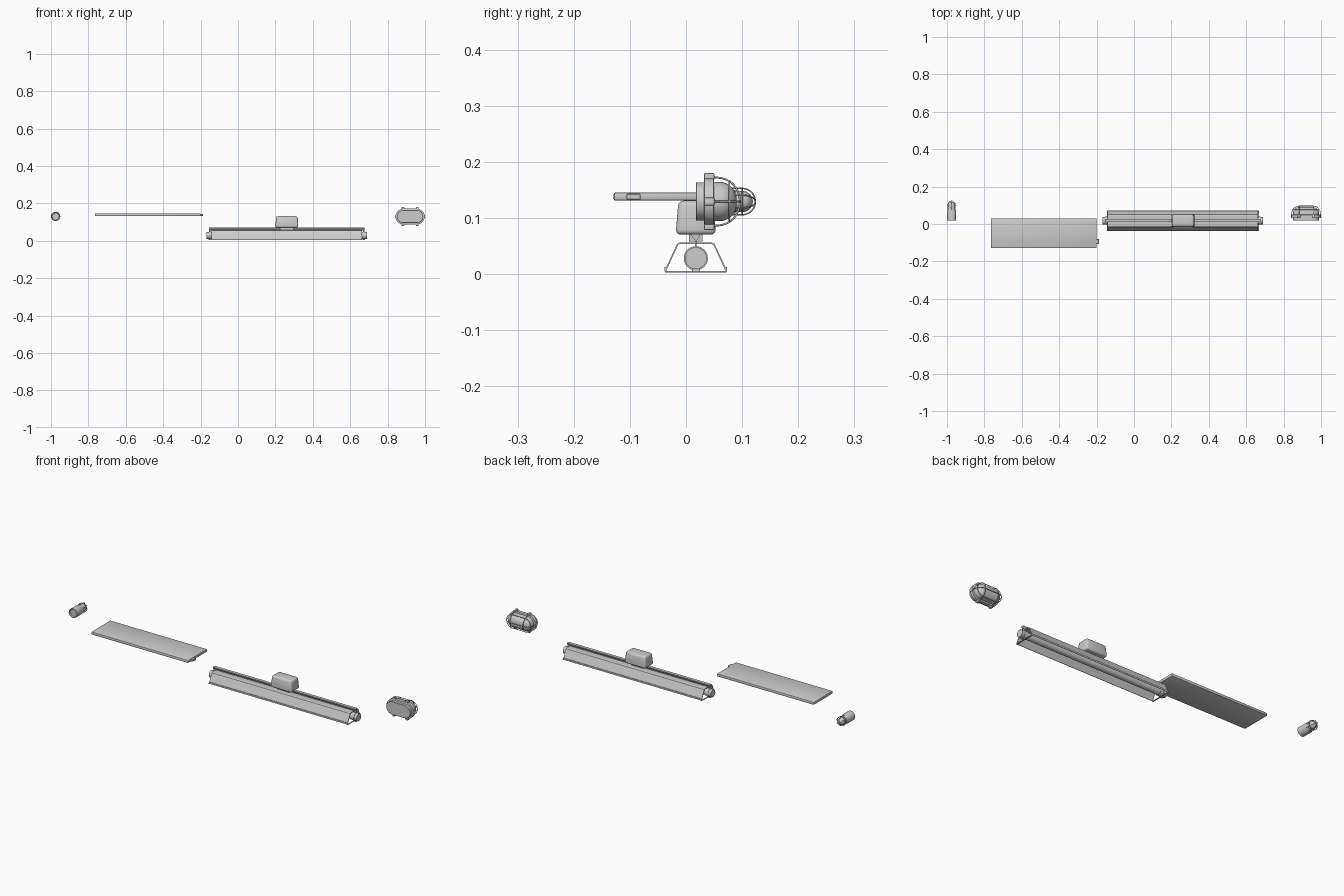
import bpy, bmesh, math
from mathutils import Vector, Matrix

if "Cube" in bpy.data.objects:
    bpy.data.objects.remove(bpy.data.objects["Cube"])

CY = 0.0175          # shared axis depth of the tube fixture
LZ = 0.1295          # shared height of the two caged lamps


def finish(name, bm, smooth=True, angle=35):
    bmesh.ops.remove_doubles(bm, verts=bm.verts, dist=1e-6)
    bmesh.ops.recalc_face_normals(bm, faces=bm.faces)
    me = bpy.data.meshes.new(name)
    bm.to_mesh(me)
    bm.free()
    ob = bpy.data.objects.new(name, me)
    bpy.context.collection.objects.link(ob)
    if smooth:
        bpy.ops.object.select_all(action='DESELECT')
        ob.select_set(True)
        bpy.context.view_layer.objects.active = ob
        bpy.ops.object.shade_smooth_by_angle(angle=math.radians(angle))
    return ob


def loft(name, cx, cz, sections, half=0.0, n=16):
    """Circle or stadium sections (y, radius) joined along y, ends capped."""
    bm = bmesh.new()
    rings = []
    for y, r in sections:
        ring = []
        for side in (1, -1):
            for i in range(n + 1):
                a = -math.pi / 2 + math.pi * i / n
                ring.append(bm.verts.new((cx + side * (half + r * math.cos(a)), y,
                                          cz + side * r * math.sin(a))))
        rings.append(ring)
    for a, b in zip(rings, rings[1:]):
        for i in range(len(a)):
            j = (i + 1) % len(a)
            bm.faces.new((a[i], a[j], b[j], b[i]))
    bm.faces.new(rings[0])
    bm.faces.new(rings[-1])
    return finish(name, bm)


def box(name, lo, hi, bevel=0.0, seg=2, taper=1.0):
    lo, hi = Vector(lo), Vector(hi)
    bm = bmesh.new()
    bmesh.ops.create_cube(bm, size=1)
    for v in bm.verts:
        if v.co.z > 0:
            v.co.x *= 1 - (1 - taper) * 0.5
            v.co.y *= taper
        v.co = (lo + hi) / 2 + v.co * (hi - lo)
    if bevel:
        bmesh.ops.bevel(bm, geom=bm.edges[:], offset=bevel, segments=seg, profile=0.5, affect='EDGES')
    return finish(name, bm, smooth=bevel > 0)


def rod(name, x0, x1, y, z, r, n=32):
    bm = bmesh.new()
    m = Matrix.Translation(((x0 + x1) / 2, y, z)) @ Matrix.Rotation(math.pi / 2, 4, 'Y')
    bmesh.ops.create_cone(bm, cap_ends=True, segments=n, radius1=r, radius2=r, depth=x1 - x0, matrix=m)
    return finish(name, bm)


def extrude_x(name, profile, x0, x1):
    """Closed (y, z) profile extruded along x."""
    bm = bmesh.new()
    f = bm.faces.new([bm.verts.new((x0, y, z)) for y, z in profile])
    new = bmesh.ops.extrude_face_region(bm, geom=[f])['geom']
    bmesh.ops.translate(bm, vec=(x1 - x0, 0, 0), verts=[g for g in new if isinstance(g, bmesh.types.BMVert)])
    return finish(name, bm, smooth=False)


def wire(name, pts, r, closed=False):
    cu = bpy.data.curves.new(name, 'CURVE')
    cu.dimensions = '3D'
    cu.bevel_depth = r
    cu.bevel_resolution = 2
    cu.use_fill_caps = True
    sp = cu.splines.new('POLY')
    sp.points.add(len(pts) - 1)
    for p, q in zip(sp.points, pts):
        p.co = (*q, 1)
    sp.use_cyclic_u = closed
    ob = bpy.data.objects.new(name, cu)
    bpy.context.collection.objects.link(ob)
    return ob


def arc(n=20):
    return [(math.cos(math.pi * i / n), math.sin(math.pi * i / n)) for i in range(n + 1)]


# Small round caged lamp (left)
SX = -0.975
loft("small_lamp_socket", SX, LZ, [(0.026, 0.019), (0.02, 0.022), (0.02, 0.0245), (0.066, 0.0245), (0.078, 0.021), (0.088, 0.021)])
dome = [(0.1 + 0.019 * math.sin(a), 0.019 * math.cos(a)) for a in [math.pi / 2 * k / 8 for k in range(8)]]
loft("small_lamp_glass", SX, LZ, [(0.086, 0.019)] + dome + [(0.119, 0.0015)])
for k in range(3):
    t = math.pi * k / 3 + math.pi / 2
    pts = [(c * 0.0235, 0.1 + s * 0.0235) for c, s in arc()]
    pts = [(0.0235, 0.076)] + pts + [(-0.0235, 0.076)]
    wire("small_lamp_cage_bar", [(SX + d * math.cos(t), y, LZ + d * math.sin(t)) for d, y in pts], 0.0013)
ring = [(math.cos(math.pi * i / 16), math.sin(math.pi * i / 16)) for i in range(32)]
wire("small_lamp_cage_ring", [(SX + c * 0.0235, 0.1, LZ + s * 0.0235) for c, s in ring], 0.0013, True)

# Flat panel lamp with side connector
box("flat_panel", (-0.765, -0.129, 0.131), (-0.2, 0.03, 0.146), 0.004)
box("panel_connector", (-0.203, -0.106, 0.133), (-0.188, -0.081, 0.1435), 0.001, 1)

# Tube fixture: trough reflector with lips
X0, X1 = -0.142, 0.664
outer = [(-0.0555, 0.0045), (-0.0555, 0.013), (-0.0525, 0.013), (-0.0335, 0.054), (-0.029, 0.0565)]
inner = [(-0.0285, 0.0535), (-0.0315, 0.0525), (-0.0525, 0.0065), (-0.0535, 0.0045)]
half = outer + [(-y, z) for y, z in reversed(outer)]
back = [(-y, z) for y, z in reversed(inner)] + inner
extrude_x("trough_reflector", [(CY + y, z) for y, z in half + back], X0, X1)

# Carrier rail on the trough
v = [(-0.008, 0.0715), (-0.0075, 0.068), (-0.0015, 0.06), (-0.0015, 0.055)]
extrude_x("carrier_rail", [(CY + y, z) for y, z in v] + [(CY - y, z) for y, z in reversed(v)], X0 - 0.012, X1 + 0.012)

# Tube, end holders, stems and end bars
rod("light_tube", X0, X1, CY, 0.0285, 0.017)
for x, s in ((X0, -1), (X1, 1)):
    a, b = sorted((x + s * 0.027, x - s * 0.012))
    rod("tube_holder", a, b, CY, 0.0285, 0.0195)
    a, b = sorted((x + s * 0.012, x + s * 0.003))
    rod("tube_collar", a, b, CY, 0.0285, 0.0215)
    box("holder_stem", (x + s * 0.008 - 0.004, CY - 0.0015, 0.045), (x + s * 0.008 + 0.004, CY + 0.0015, 0.066))
    box("holder_foot", (x + s * 0.01 - 0.005, CY - 0.007, 0.004), (x + s * 0.01 + 0.005, CY + 0.007, 0.012))
    box("end_bar", (x - 0.003, CY - 0.055, 0.003), (x + 0.003, CY + 0.055, 0.0055))

# Ballast box above the rail
box("ballast_box", (0.2, CY - 0.036, 0.0705), (0.323, CY + 0.036, 0.131), 0.009, 3, 0.86)
box("ballast_mount", (0.225, CY - 0.012, 0.058), (0.298, CY + 0.012, 0.074))

# Oval caged bulkhead lamp (right)
BX, BH = 0.92, 0.036
loft("bulkhead_base", BX, LZ, [(0.0175, 0.033), (0.0185, 0.034), (0.034, 0.034)], BH)
loft("bulkhead_flange", BX, LZ, [(0.032, 0.040), (0.033, 0.042), (0.049, 0.042), (0.05, 0.040)], BH)
dome = []
for k in range(9):
    a = math.pi / 2 * k / 9
    dome.append((0.06 + 0.03 * math.sin(a), 0.004 + 0.031 * math.cos(a)))
loft("bulkhead_glass", BX, LZ, [(0.048, 0.035)] + dome + [(0.09, 0.004)], BH * 0.95)

# Lugs around the flange
for dx in (-0.038, 0.038):
    for s in (-1, 1):
        z = LZ + s * 0.044
        box("bulkhead_lug", (BX + dx - 0.007, 0.032, z - 0.0065), (BX + dx + 0.007, 0.0505, z + 0.0065), 0.002)
    x = BX + dx * 2
    box("bulkhead_end_lug", (x - 0.004, 0.032, LZ - 0.007), (x + 0.004, 0.0505, LZ + 0.007), 0.002)

# Cage bars across, along and around
for dx in (-0.038, 0.038):
    wire("bulkhead_cage_bar", [(BX + dx, 0.048 + 0.048 * s ** 0.8 if s > 0 else 0.048, LZ + c * 0.043) for c, s in arc(24)], 0.0017)
long_arc = [(BX + (BH if i <= 10 else -BH) + 0.041 * c, 0.048 + 0.048 * max(s, 0) ** 0.8, LZ)
            for i, (c, s) in enumerate(arc(21))]
wire("bulkhead_cage_spine", long_arc, 0.0017)
hoop = []
for side in (1, -1):
    for i in range(13):
        a = -math.pi / 2 + math.pi * i / 12
        hoop.append((BX + side * (BH + 0.035 * math.cos(a)), 0.077, LZ + side * 0.035 * math.sin(a)))
wire("bulkhead_cage_hoop", hoop, 0.0017, True)
